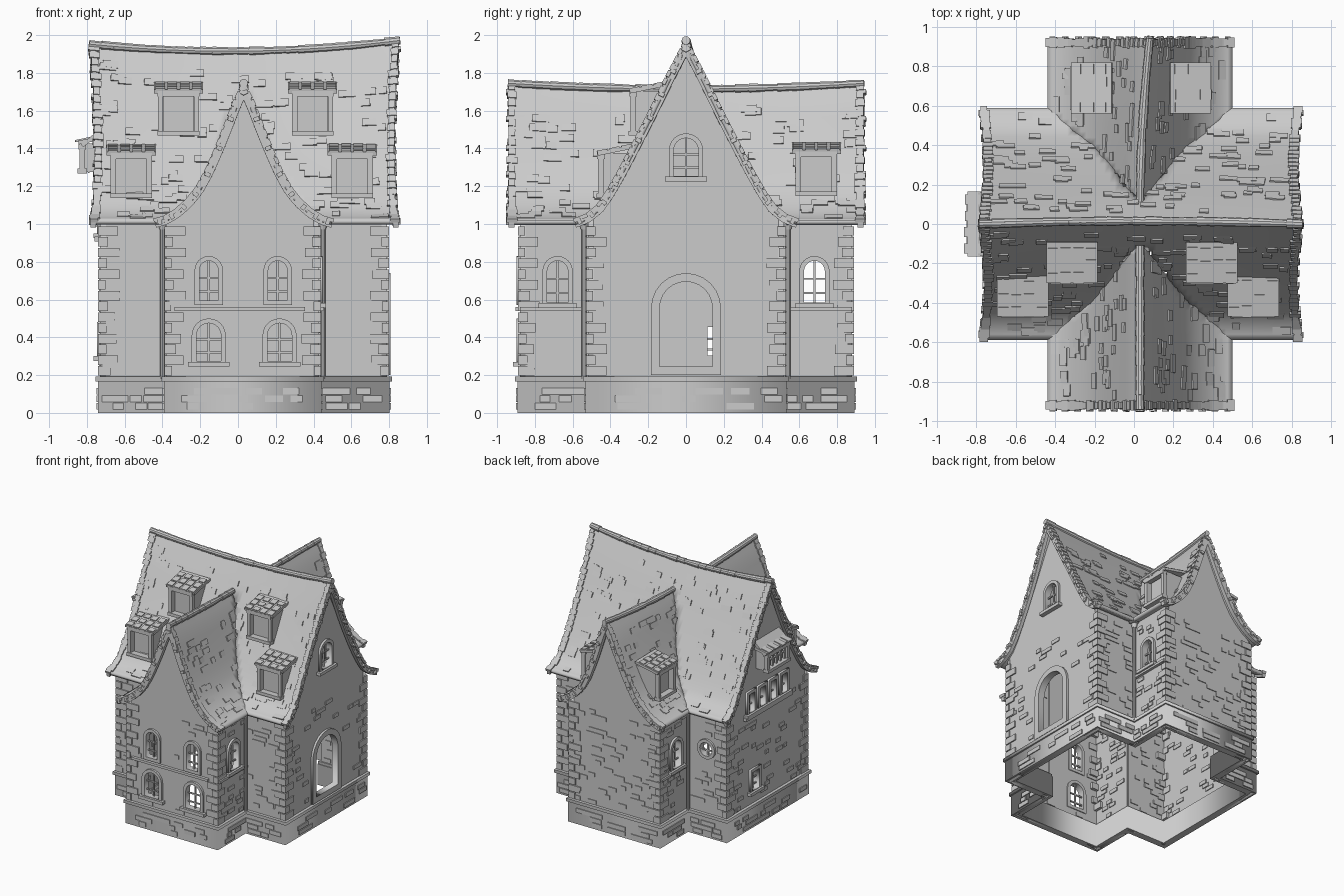
import bpy, bmesh, math, random
from mathutils import Matrix, Vector

random.seed(4)
old = bpy.data.objects.get("Cube")
if old:
    bpy.data.objects.remove(old)

stone = bpy.data.materials.new("plain grey")
stone.use_nodes = True
stone.diffuse_color = (0.6, 0.6, 0.6, 1)
stone.node_tree.nodes["Principled BSDF"].inputs["Base Color"].default_value = (0.6, 0.6, 0.6, 1)
EAVE = 1.02
T = Matrix.Translation


# ---- helpers
def add_object(name, mesh):
    ob = bpy.data.objects.new(name, mesh)
    mesh.materials.append(stone)
    bpy.context.collection.objects.link(ob)
    return ob


def from_bmesh(name, bm):
    mesh = bpy.data.meshes.new(name)
    bm.to_mesh(mesh)
    bm.free()
    return add_object(name, mesh)


def blocks(name, items):
    """One object from (matrix, size) boxes."""
    bm = bmesh.new()
    for m, size in items:
        bmesh.ops.create_cube(bm, size=1, matrix=m @ Matrix.Diagonal((*size, 1)))
    return from_bmesh(name, bm)


def panel(name, loops, depth, m):
    """Flat plate with holes: first loop is the outline."""
    cu = bpy.data.curves.new(name, 'CURVE')
    cu.dimensions, cu.fill_mode, cu.extrude = '2D', 'BOTH', depth / 2
    for loop in loops:
        sp = cu.splines.new('POLY')
        sp.points.add(len(loop) - 1)
        for p, (u, v) in zip(sp.points, loop):
            p.co = (u, v, 0, 1)
        sp.use_cyclic_u = True
    tmp = bpy.data.objects.new(name, cu)
    mesh = bpy.data.meshes.new_from_object(tmp)
    bpy.data.objects.remove(tmp)
    mesh.transform(m)
    mesh.materials.clear()
    return add_object(name, mesh)


def place(side, dist):
    """Wall frame: u along the wall, v up, w outward. Sides count 0 front, 1 right, 2 back, 3 left."""
    return Matrix.Rotation(side * math.pi / 2, 4, 'Z') @ T((0, -dist, 0)) @ Matrix.Rotation(math.pi / 2, 4, 'X')


def arch(u, v, w, h):
    r = w / 2
    top = [(u + r * math.cos(a * math.pi / 12), v + h - r + r * math.sin(a * math.pi / 12)) for a in range(13)]
    return [(u - r, v), (u + r, v)] + top


def square(u, v, w, h):
    return [(u - w / 2, v), (u + w / 2, v), (u + w / 2, v + h), (u - w / 2, v + h)]


def disc(u, v, w, h):
    return [(u + w / 2 * math.cos(a * math.pi / 8), v + h / 2 + h / 2 * math.sin(a * math.pi / 8)) for a in range(16)]


# ---- roof shapes: (distance from ridge, share of height)
MAIN = [(0, 1), (.1, .8), (.2, .585), (.3, .38), (.36, .26), (.42, .15), (.47, .075), (.53, .025), (.59, 0)]
WING = [(0, 1), (.05, .86), (.1, .68), (.15, .51), (.2, .355), (.25, .23), (.3, .145), (.36, .07), (.42, .02), (.47, 0)]


def height(prof, d):
    d = abs(d)
    for (a, ha), (b, hb) in zip(prof, prof[1:]):
        if d <= b:
            return ha + (hb - ha) * (d - a) / (b - a)
    return 0


def main_top(x):
    return 1.915 + .05 * ((x + .05) / .85) ** 2


def wing_top(y):
    return 1.715 + .03 * (y / .94) ** 2


def main_pt(s, d):
    h = height(MAIN, d)
    x = .035 + s * .815 * (1 - .03 * math.sin(math.pi * abs(d) / .59))
    return Vector((x, d + .015 * h * (1 - s * s), EAVE + h * (main_top(x) - EAVE)))


def wing_pt(s, d):
    h, y = height(WING, d), s * .94
    return Vector((.03 + d + .05 * h * max(0, s) ** 2, y, EAVE + h * (wing_top(y) - EAVE)))


def under_wing(p):
    return abs(p.x - .03) < .47 and p.z < EAVE + height(WING, p.x - .03) * (wing_top(p.y) - EAVE) - .02


def under_main(p):
    return abs(p.y) < .59 and p.z < EAVE + height(MAIN, p.y) * (main_top(p.x) - EAVE) - .02


def roof_frame(pt, s, d):
    """Axes: along the ridge, down the slope, outward normal."""
    p, e = pt(s, d), .01
    along = (pt(s + e, d) - pt(s - e, d)).normalized()
    n = along.cross(pt(s, d + e) - pt(s, d - e)).normalized()
    n = n if n.z > 0 else -n
    m = Matrix((along, n.cross(along), n)).transposed().to_4x4()
    return T(p) @ m


def build_roof(name, pt, prof, hidden, ridge_from):
    reach = prof[-1][0]
    ds = [-d for d, _ in reversed(prof)] + [d for d, _ in prof[1:]]
    ds = sorted(ds + [(a + b) / 2 for a, b in zip(ds, ds[1:])])
    # curved shell
    bm = bmesh.new()
    n = 60
    grid = [[bm.verts.new(pt(-1 + 2 * i / n, d)) for d in ds] for i in range(n + 1)]
    for a, b in zip(grid, grid[1:]):
        for j in range(len(ds) - 1):
            f = bm.faces.new((a[j], b[j], b[j + 1], a[j + 1]))
            f.normal_update()
            if f.normal.z < 0:
                f.normal_flip()
    gone = [f for f in bm.faces if hidden(f.calc_center_median())]
    bmesh.ops.delete(bm, geom=gone, context='FACES')
    ob = from_bmesh(name, bm)
    mod = ob.modifiers.new("thickness", 'SOLIDIFY')
    mod.thickness, mod.offset = .025, -1
    bpy.context.view_layer.objects.active = ob
    ob.select_set(True)
    bpy.ops.object.shade_smooth_by_angle(angle=math.radians(40))
    ob.select_set(False)
    # scattered raised shingles, and tiles along both gable edges
    tiles = []
    for _ in range(230):
        s, d = random.uniform(-.94, .94), random.uniform(.05, reach - .03) * random.choice((-1, 1))
        if not hidden(pt(s, d) - Vector((0, 0, .03))):
            tiles.append((roof_frame(pt, s, d) @ Matrix.Rotation(random.uniform(-.06, .06), 4, 'Y'),
                          (random.uniform(.04, .1), .04, .014)))
    barge = bmesh.new()
    for end in (-1, 1):
        for sgn in (-1, 1):
            k = int(reach / .02)
            for i in range(k):
                d0, d1 = (reach * i / k * sgn, reach * (i + 1) / k * sgn)
                tiles.append((roof_frame(pt, end * .98, (d0 + d1) / 2), (random.uniform(.03, .06), .035, .02)))
                # barge board section
                vs = []
                for d in (d0, d1):
                    for s in (end, end * .965):
                        f = roof_frame(pt, s, d)
                        vs += [barge.verts.new(f @ Vector((0, 0, w))) for w in (.004, -.04)]
                bmesh.ops.convex_hull(barge, input=vs)
                if i % 3 == 1:
                    tiles.append((roof_frame(pt, end, d0) @ T((0, 0, -.015)), (.025, .022, .03)))
    from_bmesh(name + "_barge_boards", barge)
    blocks(name + "_shingles", tiles)
    # ridge caps
    caps = bmesh.new()
    s = -1
    while s < .99:
        if abs(s + .04) > ridge_from:
            f = roof_frame(pt, s + .04, 0) @ Matrix.Rotation(math.pi / 2, 4, 'Y')
            r = random.uniform(.021, .026)
            bmesh.ops.create_cone(caps, cap_ends=True, segments=10, radius1=r, radius2=r - .003, depth=.082, matrix=f)
        s += .08
    from_bmesh(name + "_ridge_caps", caps)


build_roof("main_roof", main_pt, MAIN, under_wing, -1)
build_roof("wing_roof", wing_pt, WING, under_main, .14)


# ---- walls with openings
def window(name, m, shape, u, v, w, h, rim=.025, sill=True, bars=2):
    panel(name + "_frame", [shape(u, v, w, h), shape(u, v + rim, w - 2 * rim, h - 2 * rim)], .055, m @ T((0, 0, -.01)))
    items = []
    if sill:
        items.append((m @ T((u, v + .008, .005)), (w + .04, .025, .06)))
    if bars:
        items.append((m @ T((u, v + h / 2, -.015)), (.012, h - rim, .012)))
        items += [(m @ T((u, v + h * (i + 1) / (bars + 1.6), -.015)), (w - rim, .01, .01)) for i in range(bars)]
    if items:
        blocks(name + "_sill_and_bars", items)


def wall(name, side, dist, outline, windows=(), bricks=25):
    m = place(side, dist)
    holes = []
    for i, (shape, u, v, w, h, opts) in enumerate(windows):
        holes.append(shape(u, v + .008, w - .02, h - .018))
        window(f"{name}_opening_{i + 1}", m, shape, u, v, w, h, **opts)
    panel(name, [outline] + holes, .03, m @ T((0, 0, -.015)))
    us = [p[0] for p in outline]
    items = []
    for _ in range(bricks):
        u, v = random.uniform(min(us) + .05, max(us) - .05), .215 + .037 * random.randrange(21)
        if all(abs(u - o[1]) > o[3] / 2 + .05 or not o[2] - .03 < v < o[2] + o[4] + .03 for o in windows):
            items.append((m @ T((u, v, -.015)), (random.uniform(.04, .09), .03, .043)))
    for _ in range(bricks // 2):
        u, v = random.uniform(min(us) + .05, max(us) - .05), random.choice((.035, .075, .115))
        items.append((m @ T((u, v, -.01)), (random.uniform(.05, .1), .033, .058)))
    blocks(name + "_bricks", items)


def gable(prof, c, half, top, bend=0):
    ds = [half - 2 * half * i / 40 for i in range(41)]
    edge = [(c + d + bend * height(prof, d), EAVE - .03 + height(prof, d) * (top - EAVE)) for d in ds]
    return [(c - half, 0), (c + half, 0)] + edge


def strip(a, b):
    return [(a, 0), (b, 0), (b, 1.03), (a, 1.03)]


front = [(arch, u, .57, .15, .26, {"sill": False}) for u in (-.155, .21)]
front += [(arch, u, .25, .18, .25, {}) for u in (-.155, .22)]
wall("front_gable", 0, .88, gable(WING, .025, .405, wing_top(.88)), front, 30)
wall("back_gable", 2, .88, gable(WING, -.025, .405, wing_top(.88), -.04), (), 60)
door = [(arch, 0, .2, .37, .54, {"rim": .045, "sill": False, "bars": 0}), (arch, 0, 1.23, .18, .25, {})]
wall("right_gable", 1, .79, gable(MAIN, 0, .52, main_top(.79)), door, 35)
left = [(square, u, .93, .12, .2, {"bars": 1}) for u in (-.21, -.07, .07, .21)]
left.append((square, -.16, .28, .14, .2, {}))
wall("left_gable", 3, .73, gable(MAIN, 0, .52, main_top(-.73)), left, 45)

tall = {"sill": True}
wall("wing_right_front", 1, .43, strip(-.88, -.5), [(arch, -.68, .56, .16, .27, tall)])
wall("wing_right_back", 1, .43, strip(.5, .88), [(arch, .68, .56, .16, .27, tall)])
wall("wing_left_back", 3, .38, strip(-.88, -.5), [(arch, -.68, .56, .16, .27, tall)])
wall("wing_left_front", 3, .38, strip(.5, .88))
wall("main_front_left", 0, .52, strip(-.73, -.36))
wall("main_front_right", 0, .52, strip(.41, .79))
wall("main_back_right", 2, .52, strip(-.79, -.41))
wall("main_back_left", 2, .52, strip(.36, .73), [(disc, .555, .64, .16, .16, {"sill": False, "bars": 1})])

# ledges under the upper windows
blocks("window_ledges", [(place(0, .88) @ T((.01, .55, .005)), (.69, .02, .035))] +
       [(place(1, .43) @ T((y, .55, .005)), (.36, .02, .035)) for y in (-.7, .7)] +
       [(place(3, .38) @ T((-.7, .55, .005)), (.36, .02, .035)),
        (place(3, .73) @ T((0, .92, .005)), (.6, .025, .05))])


# ---- plinth and string course follow the cross plan
def plan(o):
    x0, x1, a, b, y0, y1 = -.73 - o, .79 + o, -.38 - o, .43 + o, .52 + o, .88 + o
    half = [(b, -y1), (b, -y0), (x1, -y0), (x1, y0), (b, y0), (b, y1)]
    return half + [(a, y1), (a, y0), (x0, y0), (x0, -y0), (a, -y0), (a, -y1)]


panel("plinth", [plan(.012), plan(-.045)], .17, T((0, 0, .085)))
panel("string_course", [plan(.024), plan(-.04)], .025, T((0, 0, .18)))

# ---- corner stones
quoins = []
for x0, x1, y in ((-.73, .79, .52), (-.38, .43, .88)):
    for x, sx in ((x0, 1), (x1, -1)):
        for sy in (-1, 1):
            for i in range(14):
                lx, ly = (.1, .05) if i % 2 else (.05, .1)
                lx, ly = lx + random.uniform(-.015, .015), ly + random.uniform(-.015, .015)
                c = Vector((x + sx * (lx / 2 - .01), sy * (y + .01 - ly / 2), .222 + i * .057))
                quoins.append((T(c), (lx, ly, .05)))
blocks("corner_stones", quoins)

# ---- drainpipes in the inner corners
pipes = bmesh.new()
for x in (-.4, .45):
    for y in (-.54, .54):
        bmesh.ops.create_cone(pipes, cap_ends=True, segments=10, radius1=.014, radius2=.014, depth=.84, matrix=T((x, y, .6)))
        bmesh.ops.create_cone(pipes, cap_ends=True, segments=10, radius1=.016, radius2=.032, depth=.06, matrix=T((x, y, 1.0)))
from_bmesh("drainpipes", pipes)


# ---- dormers and the oriel
def dormer(name, side, dist, u, v, w=.19, h=.24, back=.2):
    m = place(side, dist) @ T((u, v, 0))
    items = [(m @ T((0, h / 2, -.035)), (w, h, .01)), (m @ T((0, .01, 0)), (w + .03, .025, .05)),
             (m @ T((0, h - .02, 0)), (w + .03, .03, .04))]
    for s in (-1, 1):
        items += [(m @ T((s * w / 2, h / 2, 0)), (.028, h, .03)),
                  (m @ T((s * (w / 2 - .005), h / 2, -back / 2)), (.02, h - .01, back))]
    slab = m @ T((0, h + .012, -back / 2 + .015)) @ Matrix.Rotation(.2, 4, 'X')
    items.append((slab, (w + .07, .02, back + .01)))
    for i in range(12):
        z = (i % 3 - 1) * back * .33 + .012
        items.append((slab @ T(((i // 3 - 1.5) * (w + .07) / 4, .011, z)), (.05, .012, random.uniform(.04, .06))))
    blocks(name, items)
    return m


for i, (x, y, z) in enumerate(((-.315, .28, 1.47), (.395, .28, 1.47), (-.565, .45, 1.14), (.605, .45, 1.14))):
    dormer(f"front_dormer_{i + 1}", 0, y, x, z)
dormer("right_wing_dormer", 1, .37, .69, 1.15)
dormer("left_wing_dormer", 3, .30, -.69, 1.15)

m = dormer("oriel", 3, .825, 0, 1.27, .26, .16, .1)
blocks("oriel_bars", [(m @ T((i * .052, .08, -.01)), (.012, .15, .02)) for i in (-2, -1, 0, 1, 2)] +
       [(m @ T((0, .08, -.01)), (.25, .01, .015)),
        (m @ T((0, .185, -.05)) @ Matrix.Rotation(.7, 4, 'X'), (.32, .018, .13))])
